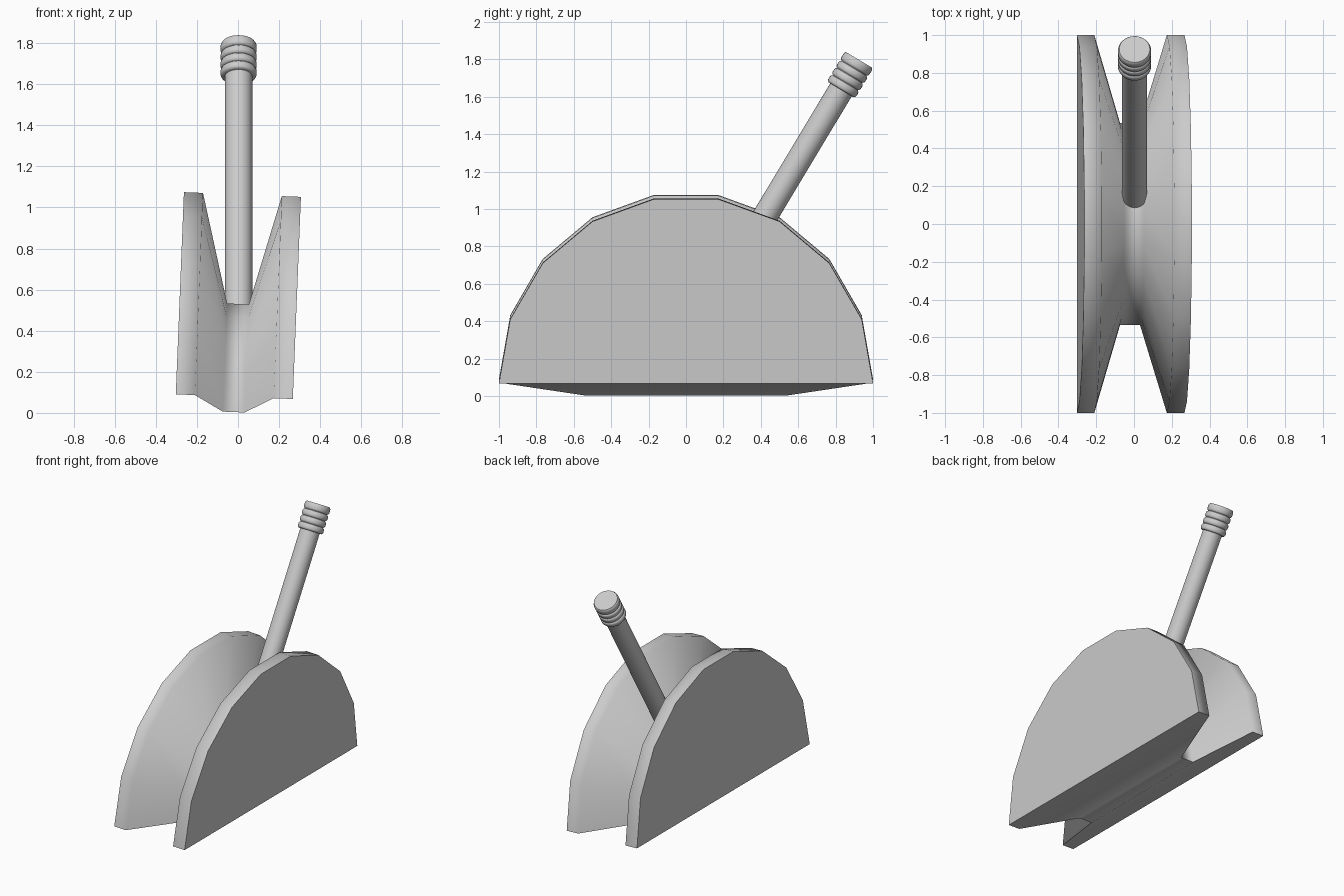
import bpy, bmesh, math
from mathutils import Matrix, Vector

if "Cube" in bpy.data.objects:
    bpy.data.objects.remove(bpy.data.objects["Cube"])


def finish(name, bm, matrix, angle):
    bmesh.ops.recalc_face_normals(bm, faces=bm.faces[:])
    mesh = bpy.data.meshes.new(name)
    bm.to_mesh(mesh)
    bm.free()
    mesh.transform(matrix)
    ob = bpy.data.objects.new(name, mesh)
    bpy.context.collection.objects.link(ob)
    bpy.ops.object.select_all(action='DESELECT')
    ob.select_set(True)
    bpy.context.view_layer.objects.active = ob
    bpy.ops.object.shade_smooth_by_angle(angle=math.radians(angle))
    return ob


def lathe(name, profile, matrix, sides=32):
    # profile: (radius, height) pairs, capped at both ends
    bm = bmesh.new()
    rings = [[bm.verts.new((r * math.cos(2 * math.pi * i / sides),
                            r * math.sin(2 * math.pi * i / sides), h))
              for i in range(sides)] for r, h in profile]
    for a, b in zip(rings, rings[1:]):
        for i in range(sides):
            j = (i + 1) % sides
            bm.faces.new((a[i], a[j], b[j], b[i]))
    bm.faces.new(rings[0])
    bm.faces.new(rings[-1])
    return finish(name, bm, matrix, 35)


# Half pulley wheel: cross-section (x, radius, centre drop) swept over 180 degrees
section = [(-0.285, 1, 0), (-0.192, 1, 0), (-0.053, 0.535, -0.075),
           (0.053, 0.535, -0.075), (0.192, 1, 0), (0.285, 1, 0)]
steps = 9
bm = bmesh.new()
arcs = [[bm.verts.new((x, r * math.cos(math.pi * i / steps),
                       r * math.sin(math.pi * i / steps) + drop))
         for i in range(steps + 1)] for x, r, drop in section]
for a, b in zip(arcs, arcs[1:]):
    for i in range(steps):
        bm.faces.new((a[i], a[i + 1], b[i + 1], b[i]))
    bm.faces.new((a[0], b[0], b[-1], a[-1]))   # underside strip
bm.faces.new(arcs[0])
bm.faces.new(arcs[-1])
tilt = Matrix.Translation((-0.018, 0, 0.079)) @ Matrix.Rotation(math.radians(2.3), 4, 'Y')
finish("half_wheel", bm, tilt, 80)

# Leaning handle, measured downward from the centre of its top
top = Vector((0.003, 0.925, 1.797))
lean = Matrix.Translation(top) @ Matrix.Rotation(math.radians(-31), 4, 'X')
lathe("handle_rod", [(0.067, -1.6), (0.067, -0.15)], lean)

# Ribbed grip with four rounded ridges
grip = [(0.06, -0.187)]
for k in range(4):
    lo = -0.187 + k * 0.045
    hi = lo + 0.045 if k < 3 else 0.0
    grip += [(0.078, lo + 0.001), (0.085, lo + 0.006), (0.088, lo + 0.014),
             (0.088, hi - 0.014), (0.085, hi - 0.006)]
    grip.append((0.078, hi - 0.001) if k < 3 else (0.081, 0.0))
lathe("handle_grip", grip, lean)
